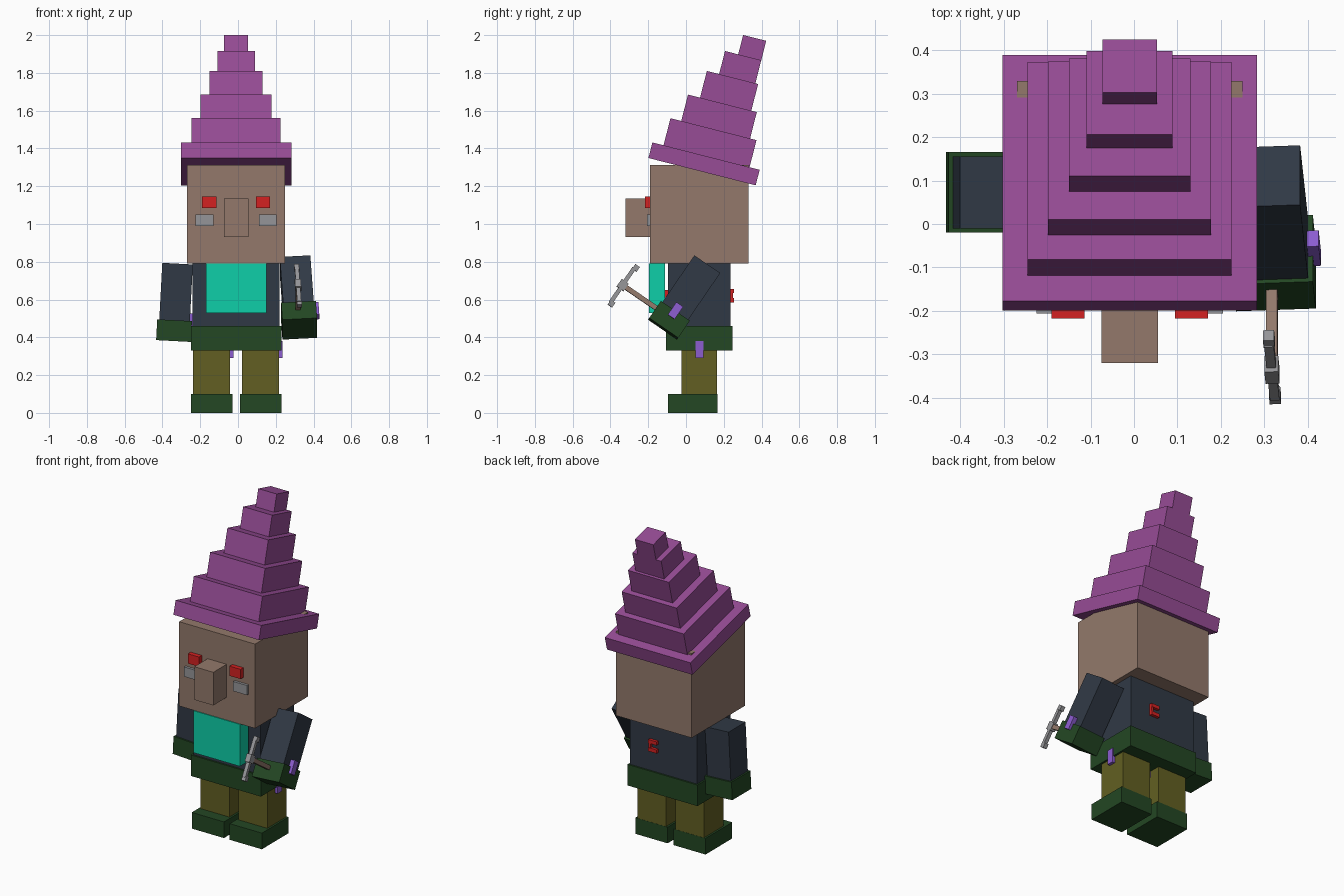
import bpy
import math
from mathutils import Matrix, Vector

if "Cube" in bpy.data.objects:
    bpy.data.objects.remove(bpy.data.objects["Cube"])


def material(name, r, g, b):
    lin = [((c / 255 + 0.055) / 1.055) ** 2.4 for c in (r, g, b)]
    m = bpy.data.materials.new(name)
    m.diffuse_color = (*lin, 1)
    m.use_nodes = True
    m.node_tree.nodes["Principled BSDF"].inputs["Base Color"].default_value = m.diffuse_color
    return m


PLUM = material("plum felt", 151, 76, 150)
SKIN = material("tan skin", 147, 121, 107)
NAVY = material("navy cloth", 48, 57, 69)
GREEN = material("dark green", 35, 71, 35)
OLIVE = material("olive cloth", 98, 95, 34)
RED = material("red", 212, 33, 33)
TEAL = material("teal", 14, 207, 168)
GREY = material("grey", 149, 149, 152)
VIOLET = material("violet", 140, 93, 208)


def box(name, mat, x, y, z, frame=Matrix()):
    """Box from (min, max) ranges, placed in a frame."""
    verts = [frame @ Vector((a, b, c)) for a in x for b in y for c in z]
    faces = [(0, 1, 3, 2), (4, 6, 7, 5), (0, 4, 5, 1),
             (2, 3, 7, 6), (0, 2, 6, 4), (1, 5, 7, 3)]
    mesh = bpy.data.meshes.new(name)
    mesh.from_pydata(verts, [], faces)
    mesh.materials.append(mat)
    obj = bpy.data.objects.new(name, mesh)
    bpy.context.collection.objects.link(obj)
    return obj


CX = -0.01  # centre line of the figure

# Head and face
box("head", SKIN, (-0.27, 0.25), (-0.19, 0.33), (0.79, 1.312))
box("nose", SKIN, (-0.075, 0.055), (-0.32, -0.19), (0.93, 1.135))
for side, s in (("left", -1), ("right", 1)):
    ex, gx = CX + s * 0.1425, CX + s * 0.168
    box(side + "_eye", RED, (ex - 0.038, ex + 0.038), (-0.218, -0.18), (1.085, 1.145))
    box(side + "_cheek", GREY, (gx - 0.047, gx + 0.047), (-0.206, -0.18), (0.99, 1.05))

# Tilted stepped hat: half width, front y, base z, top z
hat = Matrix.Translation((CX, 0.085, 1.277)) @ Matrix.Rotation(math.radians(-14.3), 4, 'X')
tiers = [(0.293, -0.293, 0, 0.085), (0.235, -0.232, 0.085, 0.233),
         (0.188, -0.173, 0.233, 0.377), (0.14, -0.107, 0.377, 0.523),
         (0.099, -0.04, 0.523, 0.649), (0.063, 0.032, 0.649, 0.755)]
for i, (w, front, z0, z1) in enumerate(tiers):
    box("hat_tier_%d" % (i + 1), PLUM, (-w, w), (front, front + 2 * w), (z0, z1), hat)

# Torso, hem, bib and back clasp
box("torso", NAVY, (-0.24, 0.22), (-0.095, 0.235), (0.34, 0.79))
box("hem", GREEN, (-0.25, 0.23), (-0.105, 0.245), (0.33, 0.46))
box("bib", TEAL, (-0.17, 0.15), (-0.195, -0.11), (0.53, 0.79))
box("front_button", RED, (-0.04, 0.02), (-0.112, -0.09), (0.61, 0.65))
for i, z in enumerate((0.585, 0.635)):
    box("clasp_bar_%d" % i, RED, (0.025, 0.082), (0.23, 0.253), (z, z + 0.022))
box("clasp_post", RED, (0.068, 0.082), (0.23, 0.25), (0.607, 0.635))

# Legs with shoes and side tabs
for side, x in (("left", -0.14), ("right", 0.12)):
    box(side + "_leg", OLIVE, (x - 0.098, x + 0.098), (-0.025, 0.165), (0.1, 0.33))
    box(side + "_shoe", GREEN, (x - 0.11, x + 0.11), (-0.095, 0.166), (0, 0.1))
    box(side + "_leg_tab", VIOLET, (x + 0.08, x + 0.116), (0.05, 0.093), (0.29, 0.38))


# Arms hang along -z of their frame
def arm(side, frame):
    box(side + "_arm", NAVY, (-0.081, 0.081), (-0.083, 0.083), (-0.38, 0), frame)
    box(side + "_cuff", GREEN, (-0.092, 0.092), (-0.093, 0.093), (-0.41, -0.3), frame)
    box(side + "_cuff_tab", VIOLET, (0.075, 0.108), (-0.022, 0.022), (-0.34, -0.26), frame)


arm("left", Matrix.Translation((-0.32, 0.073, 0.79)) @ Matrix.Rotation(math.radians(3), 4, 'Y'))
raised = (Matrix.Translation((0.302, 0.11, 0.783))
          @ Matrix.Rotation(math.radians(-34.4), 4, 'X')
          @ Matrix.Rotation(math.radians(-3.5), 4, 'Y'))
arm("right", raised)

# Pickaxe held in the raised arm
box("pick_handle", SKIN, (-0.018, 0.008), (-0.3, -0.05), (-0.353, -0.327), raised)
box("pick_hub", GREY, (-0.021, 0.011), (-0.33, -0.285), (-0.364, -0.316), raised)
box("pick_bar", GREY, (-0.016, 0.006), (-0.319, -0.297), (-0.45, -0.23), raised)
for side, z in (("upper", -0.24), ("lower", -0.47)):
    box("pick_tip_" + side, GREY, (-0.018, 0.008), (-0.315, -0.286), (z, z + 0.03), raised)
